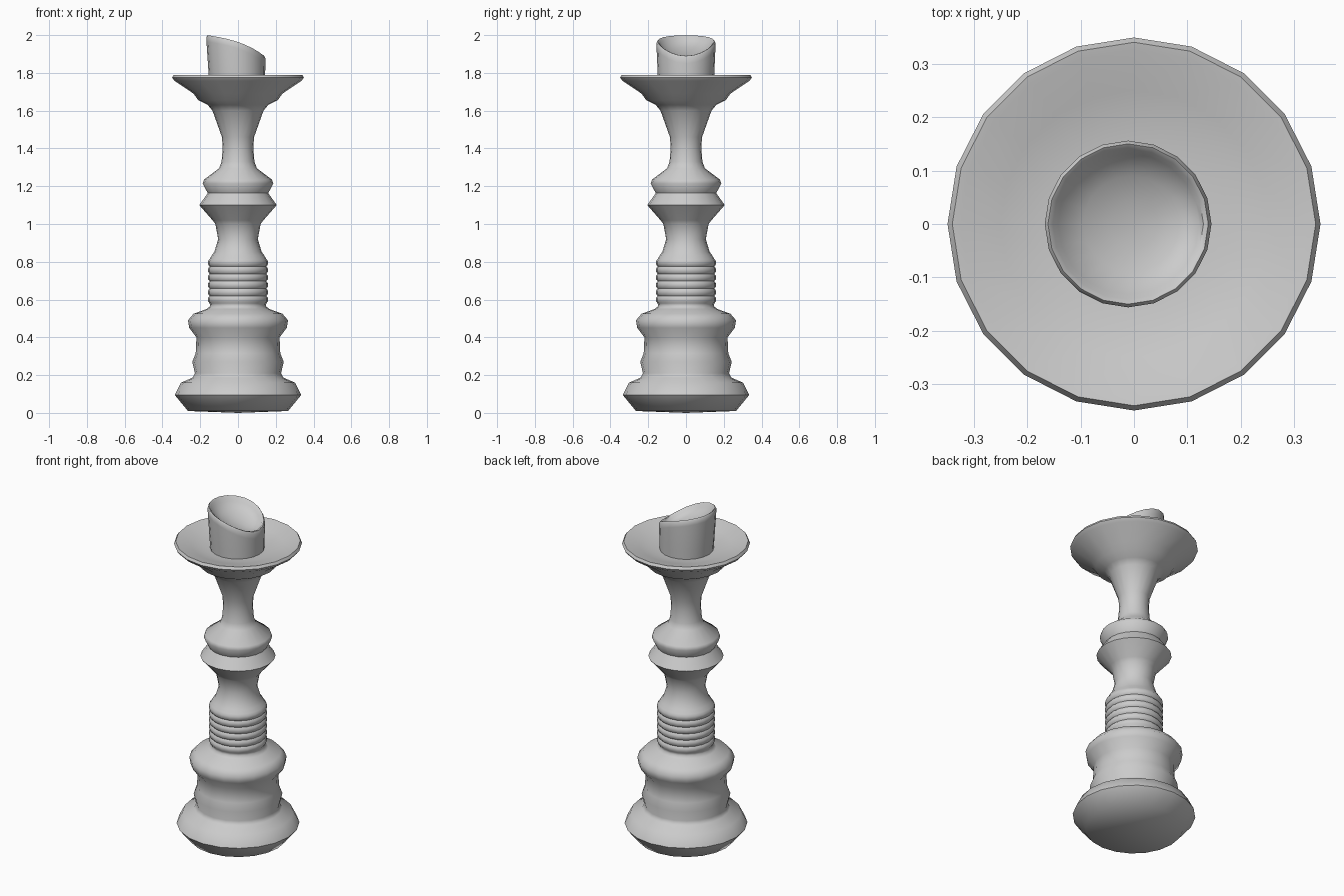
import bpy, bmesh, math

if "Cube" in bpy.data.objects:
    bpy.data.objects.remove(bpy.data.objects["Cube"])

SIDES = 20


def build(name, rings, start, end):
    """Skin a stack of rings, closing both ends with a centre point."""
    bm = bmesh.new()
    loops = [[bm.verts.new(p) for p in ring] for ring in rings]
    for a, b in zip(loops, loops[1:]):
        for i in range(SIDES):
            j = (i + 1) % SIDES
            bm.faces.new((a[i], a[j], b[j], b[i]))
    for loop, tip in ((loops[0], start), (loops[-1], end)):
        c = bm.verts.new(tip)
        for i in range(SIDES):
            bm.faces.new((c, loop[i], loop[(i + 1) % SIDES]))
    bmesh.ops.recalc_face_normals(bm, faces=bm.faces)
    me = bpy.data.meshes.new(name)
    bm.to_mesh(me)
    bm.free()
    ob = bpy.data.objects.new(name, me)
    bpy.context.collection.objects.link(ob)
    bpy.ops.object.select_all(action='DESELECT')
    ob.select_set(True)
    bpy.context.view_layer.objects.active = ob
    bpy.ops.object.shade_smooth_by_angle(angle=math.radians(60))
    return ob


def ring(r, height, cx=0.0):
    """Ring of points; height is a number or a function of x."""
    pts = []
    for i in range(SIDES):
        a = 2 * math.pi * i / SIDES
        x, y = cx + r * math.cos(a), r * math.sin(a)
        pts.append((x, y, height(x) if callable(height) else height))
    return pts


# Turned stand: base, ribbed collar, baluster and drip plate
base = [(.265, .01), (.335, .095), (.302, .16), (.24, .187), (.228, .21),
        (.242, .27), (.224, .315), (.22, .40), (.258, .45), (.265, .49),
        (.235, .525), (.165, .55), (.148, .565)]
ribs = []
for k in range(6):
    z = .58 + k * .039
    ribs += [(.150, z), (.158, z + .010), (.158, z + .029)]
upper = [(.150, .815), (.138, .835), (.125, .853), (.105, .92), (.12, 1.0),
         (.135, 1.02), (.205, 1.10), (.160, 1.163), (.187, 1.215),
         (.18, 1.235), (.10, 1.295), (.087, 1.33), (.081, 1.40),
         (.085, 1.46), (.135, 1.60), (.16, 1.63), (.21, 1.655), (.235, 1.69)]
plate = [(.335, 1.757), (.349, 1.775), (.340, 1.79), (.325, 1.787),
         (.25, 1.765), (.18, 1.748), (.10, 1.745)]
build("candlestick", [ring(r, z) for r, z in base + ribs + upper + plate],
      (0, 0, 0.0), (0, 0, 1.745))


# Candle with a slanted, melted rim and a shallow hollow
def rim(drop):
    def height(x):
        t = min(max((x + .165) / .31, 0), 1)
        return 2.0 - .05 * t - .065 * t ** 3 - drop
    return height


candle = [ring(.147, 1.73, -.004), ring(.150, 1.80, -.006),
          ring(.156, rim(.035), -.011), ring(.156, rim(.008), -.011),
          ring(.150, rim(0), -.011), ring(.141, rim(.006), -.011),
          ring(.132, rim(.025), -.010), ring(.09, rim(.052), -.005),
          ring(.045, rim(.066), 0)]
build("candle", candle, (0, 0, 1.73), (0, 0, rim(.07)(0)))
